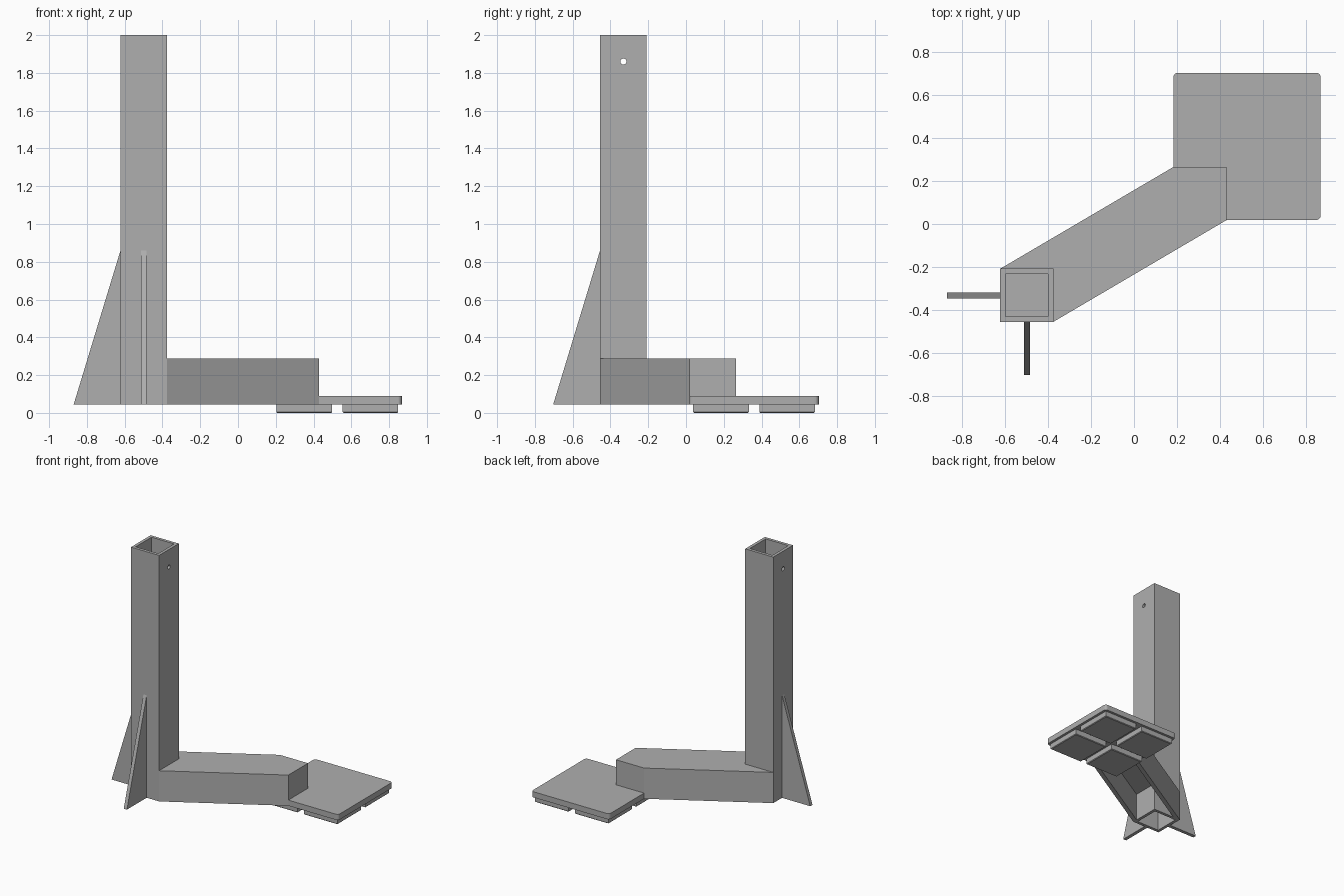
import bpy
import bmesh
from mathutils import Matrix

cube = bpy.data.objects.get("Cube")
if cube:
    bpy.data.objects.remove(cube, do_unlink=True)

grey = bpy.data.materials.new("plain_grey")
grey.use_nodes = True
COLOUR = (0.43, 0.43, 0.43, 1)
grey.diffuse_color = COLOUR
grey.node_tree.nodes["Principled BSDF"].inputs["Base Color"].default_value = COLOUR

# Shared dimensions
BASE, ARM_TOP, TOP = 0.045, 0.289, 2.0
X, Y, SIZE, WALL = -0.622, -0.455, 0.247, 0.024
REACH = (0.805, 0.473)


def finish(name, bm):
    bmesh.ops.recalc_face_normals(bm, faces=bm.faces)
    mesh = bpy.data.meshes.new(name)
    bm.to_mesh(mesh)
    bm.free()
    obj = bpy.data.objects.new(name, mesh)
    bpy.context.collection.objects.link(obj)
    mesh.materials.append(grey)
    return obj


def extrude(name, points, offset):
    """Solid made by pushing a flat outline along an offset."""
    bm = bmesh.new()
    face = bm.faces.new([bm.verts.new(p) for p in points])
    result = bmesh.ops.extrude_face_region(bm, geom=[face], use_keep_orig=True)
    moved = [v for v in result["geom"] if isinstance(v, bmesh.types.BMVert)]
    bmesh.ops.translate(bm, verts=moved, vec=offset)
    return finish(name, bm)


def prism(name, outline, z0, z1):
    return extrude(name, [(x, y, z0) for x, y in outline], (0, 0, z1 - z0))


def rectangle(x, y, w, d):
    return [(x, y), (x + w, y), (x + w, y + d), (x, y + d)]


def swept_square(inset):
    """Outline of the post square swept sideways to the pad."""
    x, y, s = X + inset, Y + inset, SIZE - 2 * inset
    dx, dy = REACH
    return [(x, y), (x + s, y), (x + s + dx, y + dy),
            (x + s + dx, y + s + dy), (x + dx, y + s + dy), (x, y + s)]


def apply_modifier(obj, mod):
    bpy.context.view_layer.objects.active = obj
    bpy.ops.object.modifier_apply(modifier=mod.name)


def cut(obj, cutter):
    mod = obj.modifiers.new("cut", 'BOOLEAN')
    mod.operation = 'DIFFERENCE'
    mod.solver = 'EXACT'
    mod.object = cutter
    apply_modifier(obj, mod)
    bpy.data.objects.remove(cutter, do_unlink=True)


def round_corners(obj, radius):
    bm = bmesh.new()
    bm.from_mesh(obj.data)
    upright = [e for e in bm.edges
               if abs(e.verts[0].co.z - e.verts[1].co.z) > 0.01]
    bmesh.ops.bevel(bm, geom=upright, offset=radius, segments=5,
                    profile=0.5, affect='EDGES')
    bm.to_mesh(obj.data)
    bm.free()


# Hollow square post with a cross hole near the top
post = prism("post", rectangle(X, Y, SIZE, SIZE), BASE, TOP)
bore = SIZE - 2 * WALL
cut(post, prism("bore", rectangle(X + WALL, Y + WALL, bore, bore), 0, TOP + 0.1))
mid_x, mid_y = X + SIZE / 2, Y + SIZE / 2
bm = bmesh.new()
bmesh.ops.create_cone(bm, cap_ends=True, segments=24, radius1=0.016,
                      radius2=0.016, depth=0.5,
                      matrix=Matrix.Translation((mid_x, mid_y, 1.86))
                      @ Matrix.Rotation(1.5708, 4, 'Y'))
cut(post, finish("pin_hole", bm))

# Slanted arm, hollow and open underneath
arm = prism("arm", swept_square(0), BASE, ARM_TOP)
cut(arm, prism("arm_hollow", swept_square(WALL), 0, ARM_TOP - WALL))

# Two triangular stiffening fins
HALF, LENGTH, FIN_TOP = 0.014, 0.248, 0.86
extrude("side_fin",
        [(X - LENGTH, mid_y - HALF, BASE), (X, mid_y - HALF, BASE),
         (X, mid_y - HALF, FIN_TOP)], (0, 2 * HALF, 0))
extrude("front_fin",
        [(mid_x - HALF, Y - LENGTH, BASE), (mid_x - HALF, Y, BASE),
         (mid_x - HALF, Y, FIN_TOP)], (2 * HALF, 0, 0))

# Flat pad with rounded corners
PAD_X, PAD_Y, PAD = 0.183, 0.018, 0.685
pad = prism("pad", rectangle(PAD_X, PAD_Y, PAD, PAD), BASE, 0.09)
round_corners(pad, 0.022)

# Four square feet under the pad, with a fine bottom chamfer
FOOT = 0.295
for i, x in enumerate((PAD_X + 0.02, PAD_X + PAD - 0.02 - FOOT)):
    for j, y in enumerate((PAD_Y + 0.02, PAD_Y + PAD - 0.02 - FOOT)):
        side = ("right", "left")[i]
        end = ("front", "back")[j]
        foot = prism(f"{end}_{side}_foot", rectangle(x, y, FOOT, FOOT), 0, BASE)
        bm = bmesh.new()
        bm.from_mesh(foot.data)
        low = [e for e in bm.edges if all(v.co.z < 0.001 for v in e.verts)]
        bmesh.ops.bevel(bm, geom=low, offset=0.005, segments=1, affect='EDGES')
        bm.to_mesh(foot.data)
        bm.free()
